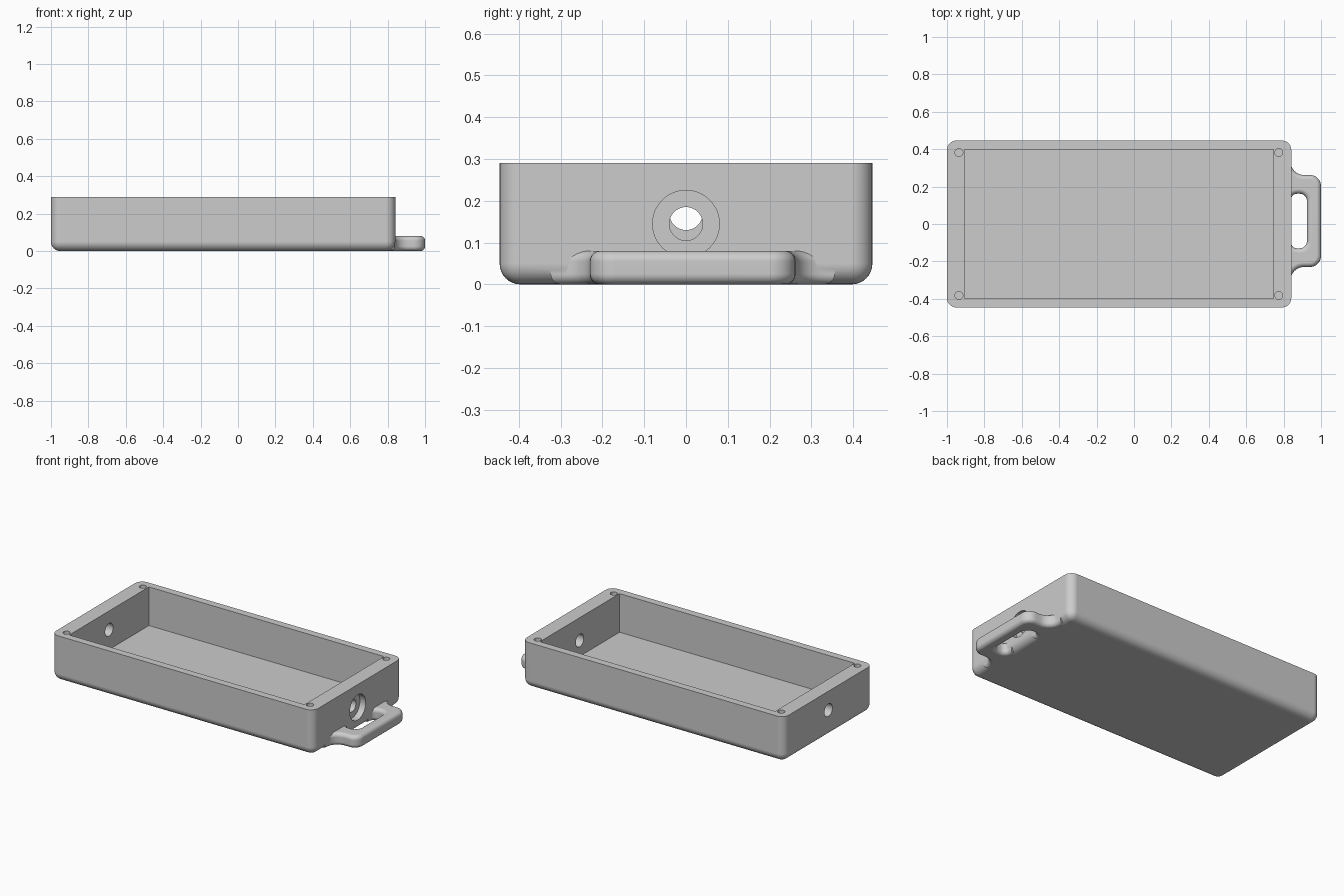
import bpy
import bmesh
from math import pi, sin, cos
from mathutils import Vector, Matrix

cube = bpy.data.objects.get("Cube")
if cube:
    bpy.data.objects.remove(cube, do_unlink=True)

grey = bpy.data.materials.new("plain grey")
grey.use_nodes = True
colour = (0.604, 0.604, 0.604, 1)
grey.diffuse_color = colour
for node in grey.node_tree.nodes:
    if node.type == 'BSDF_PRINCIPLED':
        node.inputs["Base Color"].default_value = colour


def make_object(name, bm):
    bmesh.ops.recalc_face_normals(bm, faces=bm.faces[:])
    mesh = bpy.data.meshes.new(name)
    bm.to_mesh(mesh)
    bm.free()
    mesh.materials.append(grey)
    obj = bpy.data.objects.new(name, mesh)
    bpy.context.collection.objects.link(obj)
    return obj


def box(name, low, high, radius=0):
    """Box between two corners; radius rounds all edges except the top rim."""
    low, high = Vector(low), Vector(high)
    bm = bmesh.new()
    bmesh.ops.create_cube(bm, size=1)
    bmesh.ops.scale(bm, vec=high - low, verts=bm.verts)
    bmesh.ops.translate(bm, vec=(low + high) / 2, verts=bm.verts)
    if radius:
        edges = [e for e in bm.edges if min(v.co.z for v in e.verts) < high.z - 0.001]
        bmesh.ops.bevel(bm, geom=edges, offset=radius, segments=8, profile=0.5, affect='EDGES')
    return make_object(name, bm)


def cylinder(name, centre, radius, length, axis):
    bm = bmesh.new()
    turn = Matrix.Rotation(pi / 2, 4, 'Y') if axis == 'X' else Matrix()
    bmesh.ops.create_cone(bm, cap_ends=True, segments=48, radius1=radius, radius2=radius,
                          depth=length, matrix=Matrix.Translation(centre) @ turn)
    return make_object(name, bm)


def round_corners(corners, steps=8):
    """Replace each right-angle corner (x, y, radius) by an arc."""
    points = []
    for i, (x, y, r) in enumerate(corners):
        p = Vector((x, y))
        if r == 0:
            points.append(p)
            continue
        a = (Vector(corners[i - 1][:2]) - p).normalized() * r
        b = (Vector(corners[(i + 1) % len(corners)][:2]) - p).normalized() * r
        for k in range(steps + 1):
            t = k / steps * pi / 2
            points.append(p + a + b - b * cos(t) - a * sin(t))
    return points


def flip(corners):
    return [(x, -y, r) for x, y, r in reversed(corners)]


def combine(target, tool, operation):
    mod = target.modifiers.new(operation.lower(), 'BOOLEAN')
    mod.operation = operation
    mod.solver = 'EXACT'
    mod.object = tool
    bpy.ops.object.select_all(action='DESELECT')
    bpy.context.view_layer.objects.active = target
    target.select_set(True)
    bpy.ops.object.modifier_apply(modifier=mod.name)
    bpy.data.objects.remove(tool, do_unlink=True)


# Case shell
case = box("case", (-1, -0.446, 0), (0.841, 0.446, 0.29), 0.05)

# Carry handle: rounded C-shaped plate with softened rims
HANDLE_Y = 0.016
outer = [(0.76, 0.34, 0), (0.838, 0.34, 0), (0.838, 0.246, 0.07), (1, 0.246, 0.06)]
inner = [(0.925, 0.146, 0.04), (0.838, 0.146, 0.035), (0.838, 0.09, 0), (0.76, 0.09, 0)]
outline = round_corners(outer + flip(outer) + flip(inner) + inner)
bm = bmesh.new()
base = bm.faces.new([bm.verts.new((p.x, p.y + HANDLE_Y, 0)) for p in outline])
top = bmesh.ops.extrude_face_region(bm, geom=[base], use_keep_orig=True)["geom"]
bmesh.ops.translate(bm, vec=(0, 0, 0.08), verts=[v for v in top if isinstance(v, bmesh.types.BMVert)])
bmesh.ops.recalc_face_normals(bm, faces=bm.faces[:])
rims = [e for e in bm.edges if abs(e.verts[0].co.z - e.verts[1].co.z) < 0.001]
bmesh.ops.bevel(bm, geom=rims, offset=0.025, segments=6, profile=0.5,
                affect='EDGES', clamp_overlap=False)
combine(case, make_object("handle", bm), 'UNION')

# Open cavity
combine(case, box("cavity", (-0.905, -0.399, 0.045), (0.746, 0.399, 0.4)), 'DIFFERENCE')

# Screw holes in the rim corners
for x in (-0.936, 0.774):
    for y in (-0.382, 0.382):
        combine(case, cylinder("screw_hole", (x, y, 0.3), 0.021, 0.3, 'Z'), 'DIFFERENCE')

# Cable holes through the end walls, with a counterbore on the handle end
combine(case, cylinder("end_hole", (-0.95, 0, 0.17), 0.04, 0.3, 'X'), 'DIFFERENCE')
combine(case, cylinder("handle_end_hole", (0.77, 0, 0.145), 0.04, 0.16, 'X'), 'DIFFERENCE')
combine(case, cylinder("counterbore", (0.84, 0, 0.145), 0.08, 0.08, 'X'), 'DIFFERENCE')

# Smooth fillets, crisp edges
bpy.ops.object.shade_smooth_by_angle(angle=pi / 6)
normals = case.modifiers.new("even_normals", 'WEIGHTED_NORMAL')
normals.keep_sharp = True
